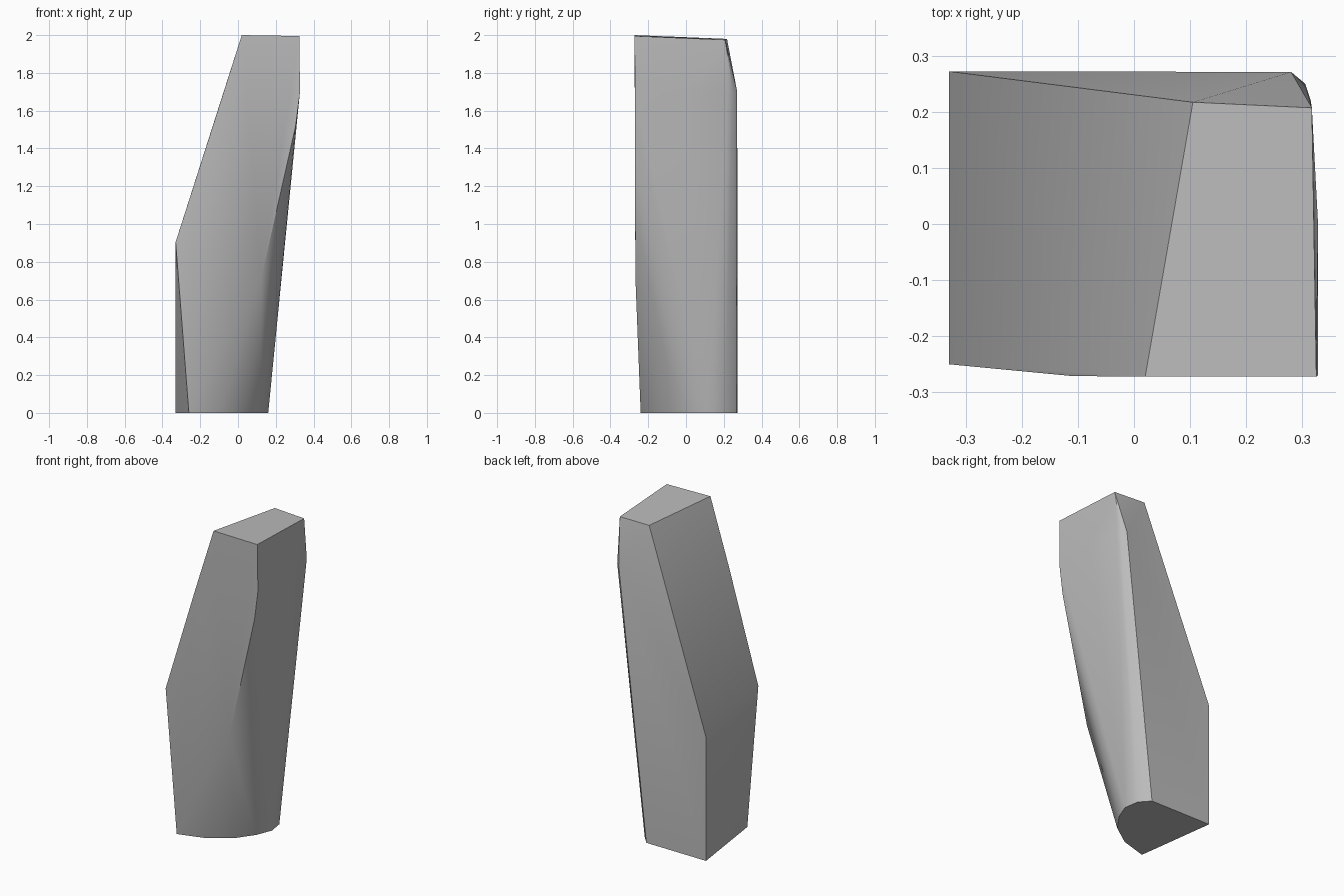
import bpy
import bmesh
import math

cube = bpy.data.objects.get("Cube")
if cube:
    bpy.data.objects.remove(cube, do_unlink=True)

# Plain grey stone
stone = bpy.data.materials.new("grey_stone")
stone.use_nodes = True
colour = (0.5, 0.5, 0.5, 1.0)
stone.diffuse_color = colour
stone.node_tree.nodes["Principled BSDF"].inputs["Base Color"].default_value = colour

# Rounded foot outline
foot = [(-0.26, -0.24), (-0.09, -0.19), (0.04, -0.10), (0.12, 0.01),
        (0.16, 0.11), (0.145, 0.205), (0.09, 0.267), (-0.33, 0.272)]
# Shoulder outline on the overhanging side
shoulder = [(0.328, -0.27), (0.328, 0.0), (0.315, 0.22), (0.305, 0.25), (0.28, 0.271)]
# Flat crown
crown = [(0.02, -0.272, 2.0), (0.325, -0.272, 1.995),
         (0.317, 0.207, 1.975), (0.105, 0.217, 1.98)]
# Ridges down the front face and the corners of the sloping side
front_ridge = [(0.305, -0.27, 1.52), (0.125, -0.268, 0.72), (-0.11, -0.271, 1.59)]
slope_corners = [(-0.33, -0.25, 0.905), (-0.33, 0.272, 0.78)]

points = [(x, y, 0.0) for x, y in foot]
points += [(x, y, 1.7) for x, y in shoulder]
points += crown + front_ridge + slope_corners

# Wrap the outlines in one faceted boulder
bm = bmesh.new()
for p in points:
    bm.verts.new(p)
hull = bmesh.ops.convex_hull(bm, input=bm.verts)
loose = [v for v in bm.verts if not v.link_faces]
bmesh.ops.delete(bm, geom=loose, context="VERTS")
bmesh.ops.dissolve_limit(bm, angle_limit=math.radians(1.0), verts=bm.verts, edges=bm.edges)
bmesh.ops.recalc_face_normals(bm, faces=bm.faces)

mesh = bpy.data.meshes.new("standing_stone")
bm.to_mesh(mesh)
bm.free()
mesh.materials.append(stone)
rock = bpy.data.objects.new("standing_stone", mesh)
bpy.context.collection.objects.link(rock)

# Soft facets, crisp main edges
bpy.ops.object.select_all(action="DESELECT")
rock.select_set(True)
bpy.context.view_layer.objects.active = rock
bpy.ops.object.shade_smooth_by_angle(angle=math.radians(30))
